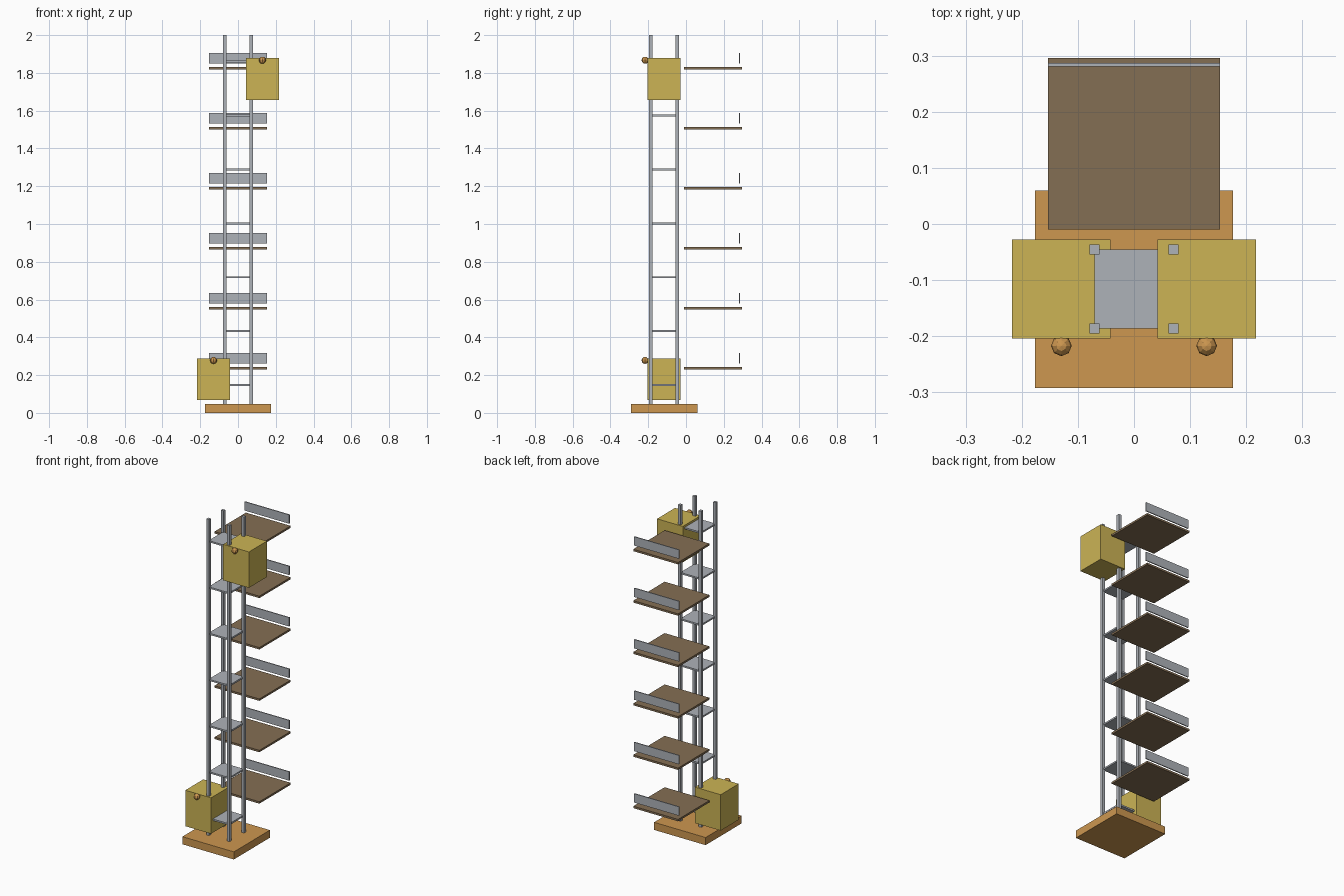
import bpy

if "Cube" in bpy.data.objects:
    bpy.data.objects.remove(bpy.data.objects["Cube"])


def material(name, rgb):
    """Flat material from sRGB 0-255 values."""
    lin = [((c / 255 + 0.055) / 1.055) ** 2.4 for c in rgb]
    m = bpy.data.materials.new(name)
    m.diffuse_color = (*lin, 1)
    m.use_nodes = True
    m.node_tree.nodes["Principled BSDF"].inputs["Base Color"].default_value = m.diffuse_color
    return m


STEEL = material("steel grey", (174, 178, 184))
WOOD = material("orange wood", (205, 151, 80))
BROWN = material("shelf brown", (132, 110, 83))
YELLOW = material("cabin yellow", (204, 180, 85))


def box(name, x, y, z, mat):
    """Box spanning the given (min, max) ranges."""
    spans = (x, y, z)
    bpy.ops.mesh.primitive_cube_add(size=1, location=[(a + b) / 2 for a, b in spans])
    ob = bpy.context.object
    ob.name = name
    ob.scale = [b - a for a, b in spans]
    bpy.ops.object.transform_apply(location=False, rotation=False, scale=True)
    ob.data.materials.append(mat)
    return ob


# Base slab
box("base", (-0.176, 0.176), (-0.292, 0.06), (0, 0.047), WOOD)

# Four square posts of the shaft
POST_X, BACK, FRONT, HALF = 0.0705, -0.0455, -0.1865, 0.009
for x in (-POST_X, POST_X):
    for y in (FRONT, BACK):
        box("post", (x - HALF, x + HALF), (y - HALF, y + HALF), (0.002, 2.0), STEEL)

# Plates tying the posts together
for i in range(7):
    z = 0.147 + i * 0.2855
    box("tie_plate", (-POST_X, POST_X), (FRONT, BACK), (z - 0.005, z + 0.005), STEEL)

# Floors behind the shaft, each with a rail along the rear edge
for i in range(6):
    z = 0.237 + i * 0.3176
    box("floor", (-0.153, 0.153), (-0.01, 0.296), (z - 0.006, z + 0.006), BROWN)
    box("rail", (-0.153, 0.153), (0.281, 0.287), (z + 0.025, z + 0.08), STEEL)

# Two cabins, low on the left and high on the right, each with a knob
for side, z in ((-1, 0.067), (1, 1.656)):
    cx = side * 0.1295
    box("cabin", (cx - 0.088, cx + 0.088), (-0.204, -0.028), (z, z + 0.222), YELLOW)
    bpy.ops.mesh.primitive_uv_sphere_add(segments=8, ring_count=6, radius=0.0185,
                                         location=(cx, -0.217, z + 0.211))
    knob = bpy.context.object
    knob.name = "knob"
    knob.data.materials.append(WOOD)
